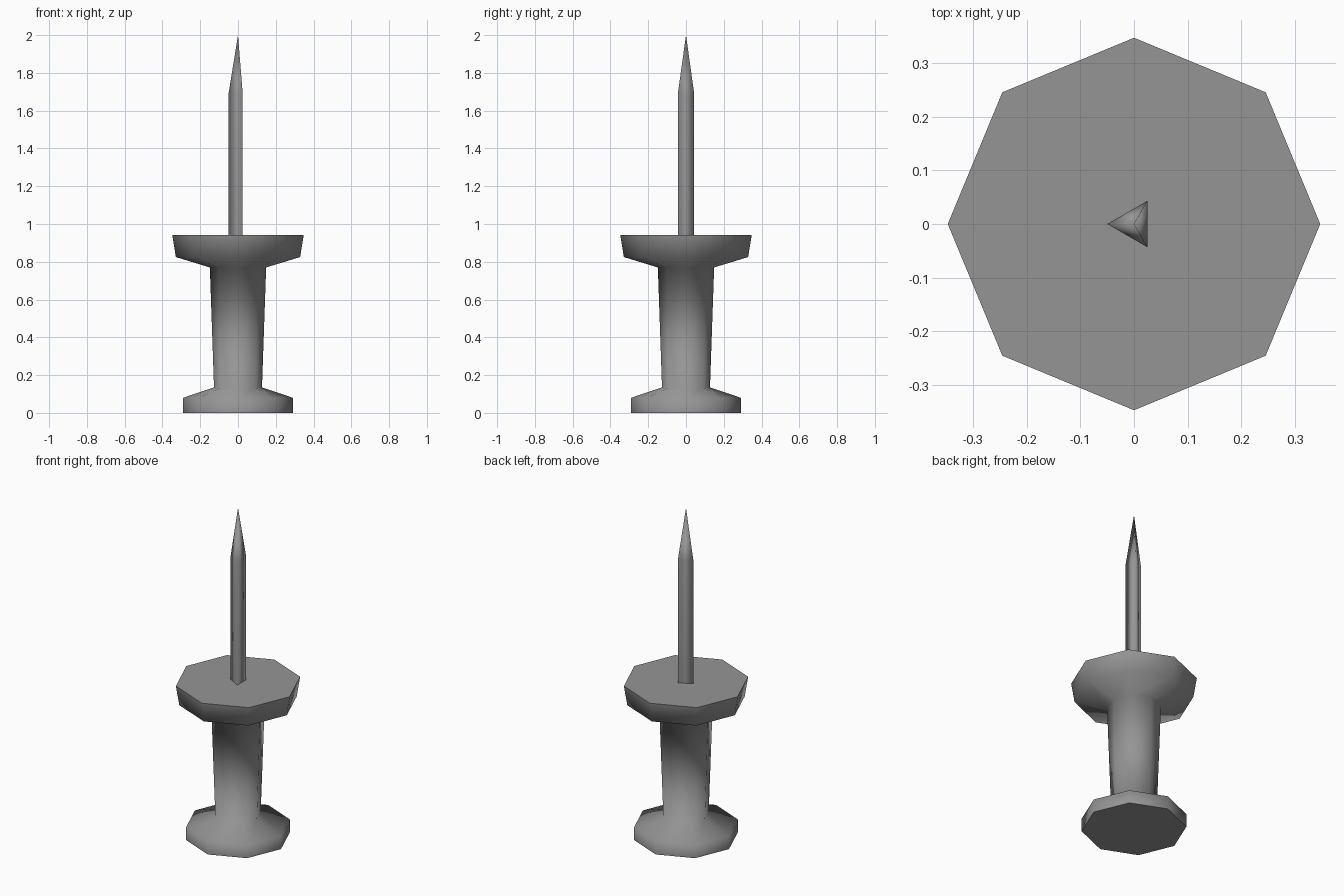
import bpy
from math import cos, sin, pi

cube = bpy.data.objects.get("Cube")
if cube:
    bpy.data.objects.remove(cube, do_unlink=True)

grey = bpy.data.materials.new("mid_grey")
grey.use_nodes = True
colour = (0.3, 0.3, 0.3, 1)
grey.diffuse_color = colour
grey.node_tree.nodes["Principled BSDF"].inputs["Base Color"].default_value = colour


def lathe(name, profile, sides, start=0.0, tip=None):
    """Spin (radius, height) rings into a closed solid, with an optional point on top."""
    verts = [(r * cos(start + 2 * pi * i / sides), r * sin(start + 2 * pi * i / sides), z)
             for r, z in profile for i in range(sides)]
    faces = []
    for k in range(len(profile) - 1):
        a, b = k * sides, (k + 1) * sides
        for i in range(sides):
            j = (i + 1) % sides
            faces.append((a + i, a + j, b + j, b + i))
    last = (len(profile) - 1) * sides
    if tip is not None:
        verts.append((0, 0, tip))
        faces += [(last + i, last + (i + 1) % sides, len(verts) - 1) for i in range(sides)]
    else:
        faces.append(tuple(range(last, last + sides)))
    faces.append(tuple(reversed(range(sides))))
    mesh = bpy.data.meshes.new(name)
    mesh.from_pydata(verts, [], faces)
    mesh.materials.append(grey)
    # Smooth walls, flat end caps
    for face in mesh.polygons:
        face.use_smooth = abs(face.normal.z) < 0.999
    obj = bpy.data.objects.new(name, mesh)
    bpy.context.collection.objects.link(obj)
    return obj


# Handle: foot, tapered grip and wide collar
lathe("handle", [(0.29, 0), (0.29, 0.08), (0.127, 0.135), (0.149, 0.77),
                 (0.329, 0.825), (0.348, 0.943)], 8)

# Three-sided needle with a sharp point
lathe("needle", [(0.05, 0.943), (0.05, 1.69)], 3, start=pi, tip=2.0)
